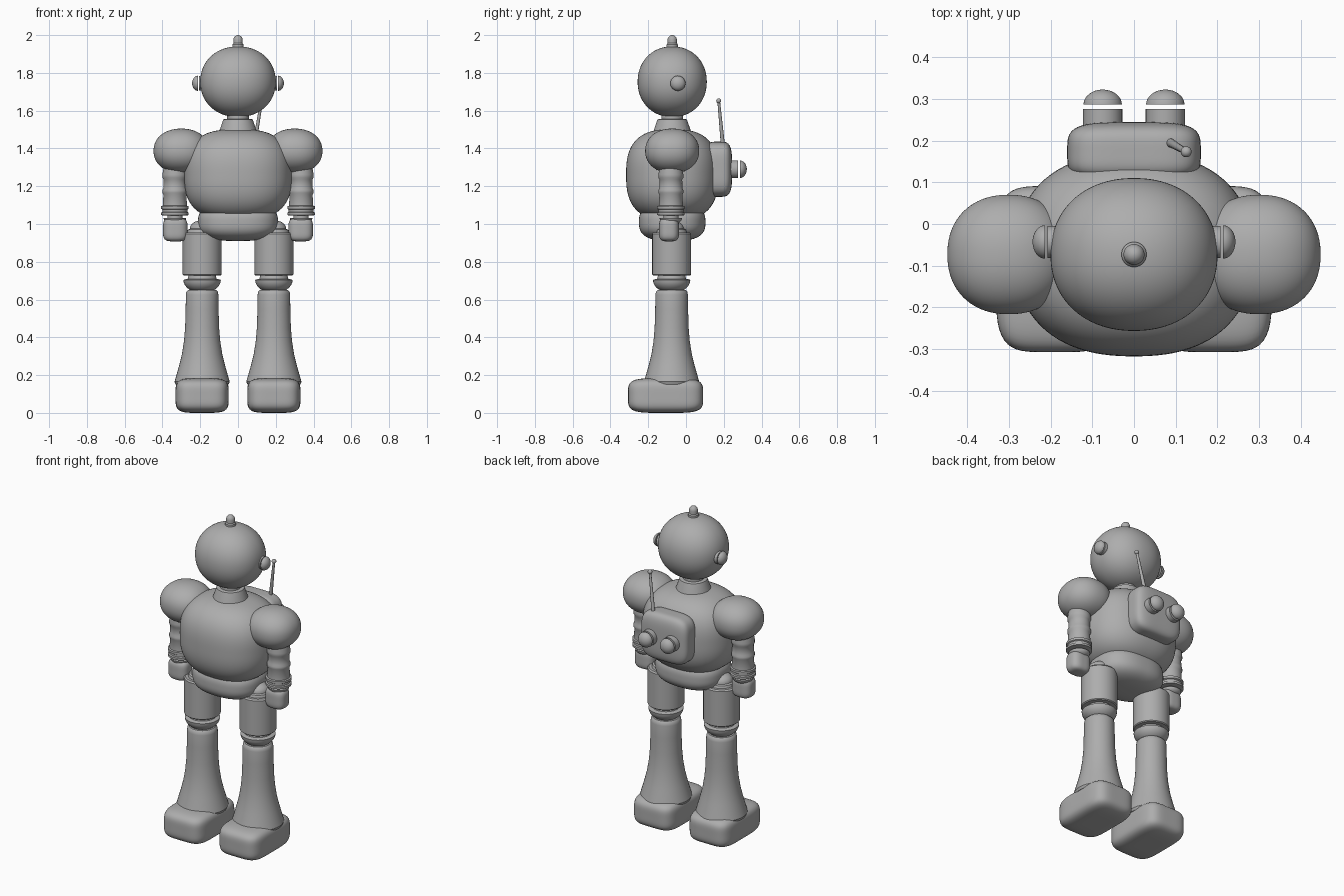
import bpy, bmesh, math
from mathutils import Matrix, Vector

if "Cube" in bpy.data.objects:
    bpy.data.objects.remove(bpy.data.objects["Cube"])

grey = bpy.data.materials.new("plain grey")
grey.diffuse_color = (0.42, 0.42, 0.42, 1)
grey.use_nodes = True
grey.node_tree.nodes["Principled BSDF"].inputs["Base Color"].default_value = grey.diffuse_color
CY = -0.073          # front-to-back centre line of the body


def finish(name, bm, angle=35):
    bmesh.ops.recalc_face_normals(bm, faces=bm.faces)
    me = bpy.data.meshes.new(name)
    bm.to_mesh(me)
    bm.free()
    me.polygons.foreach_set("use_smooth", [True] * len(me.polygons))
    me.set_sharp_from_angle(angle=math.radians(angle))
    me.materials.append(grey)
    ob = bpy.data.objects.new(name, me)
    bpy.context.collection.objects.link(ob)
    return ob


def blob(name, centre, size, plan=2.0, side=2.0):
    """Rounded block: half sizes, roundness in plan and in elevation."""
    bm = bmesh.new()
    bmesh.ops.create_cube(bm, size=2)
    bmesh.ops.subdivide_edges(bm, edges=bm.edges, cuts=23, use_grid_fill=True)
    for v in bm.verts:
        d = Vector([math.tan(c * math.pi / 4) for c in v.co])
        h = (abs(d.x) ** plan + abs(d.y) ** plan) ** (1 / plan)
        d /= (h ** side + abs(d.z) ** side) ** (1 / side)
        v.co = Vector([c + a * s for c, a, s in zip(centre, d, size)])
    return finish(name, bm, 60)


def lathe(name, profile, centre, axis=(0, 0, 1), n=40):
    """Revolve (radius, height) pairs around an axis, closing both ends."""
    bm = bmesh.new()
    turn = Vector((0, 0, 1)).rotation_difference(Vector(axis)).to_matrix()
    rings = []
    for r, h in profile:
        rings.append([bm.verts.new(turn @ Vector((
            r * math.cos(2 * math.pi * i / n), r * math.sin(2 * math.pi * i / n), h))
            + Vector(centre)) for i in range(n)])
    for a, b in zip(rings, rings[1:]):
        for i in range(n):
            bm.faces.new((a[i], a[(i + 1) % n], b[(i + 1) % n], b[i]))
    bm.faces.new(rings[0])
    bm.faces.new(rings[-1])
    return finish(name, bm)


def dome(r, base, height, steps=8):
    """Profile of a half-ellipse rising (or hanging) from base."""
    return [(max(r * math.cos(t), 0.001), base + height * math.sin(t))
            for t in [k * math.pi / 2 / steps for k in range(steps + 1)]]


# head, top knob, neck and collar
blob("head", (0, CY, 1.753), (0.2, 0.183, 0.187), 2.15, 2.1)
lathe("top_knob", [(0.03, 1.92), (0.03, 1.95), (0.025, 1.957)] + dome(0.025, 1.973, 0.027),
      (0, CY, 0))
lathe("neck", [(0.058, 1.5), (0.058, 1.6)], (0, CY, 0))
lathe("collar", [(0.105, 1.47), (0.098, 1.495), (0.078, 1.553), (0.07, 1.556)], (0, CY, 0))

# torso and pelvis
blob("torso", (0, CY, 1.26), (0.285, 0.244, 0.242), 2.35, 2.7)
blob("pelvis", (0, CY, 1.01), (0.212, 0.176, 0.1), 2.5, 2.8)

# backpack with two knobs and a leaning antenna
pack = blob("backpack", (0, 0.175, 1.29), (0.16, 0.146, 0.072), 4.2, 4.0)
pack.data.transform(Matrix.Translation((0, 0.172, 1.29)) @ Matrix.Rotation(math.pi / 2, 4, 'X')
                    @ Matrix.Translation((0, -0.175, -1.29)))
base, tip = Vector((0.085, 0.196, 1.41)), Vector((0.125, 0.173, 1.652))
rod = tip - base
lathe("antenna", [(0.011, 0), (0.007, rod.length)], base, rod.normalized(), 16)
blob("antenna_tip", tip, (0.013, 0.013, 0.013))

for s, side in ((-1, "left"), (1, "right")):
    back = (0, 1, 0)
    lathe(side + "_pack_knob_base", [(0.047, 0.22), (0.047, 0.276)], (s * 0.075, 0, 1.29), back)
    lathe(side + "_pack_knob", dome(0.046, 0.286, 0.036), (s * 0.075, 0, 1.29), back)

    # ear discs
    out = (s, 0, 0)
    lathe(side + "_ear_base", [(0.038, 0.17), (0.038, 0.207)], (0, -0.043, 1.745), out)
    lathe(side + "_ear", dome(0.04, 0.213, 0.03), (0, -0.043, 1.745), out)

    # arm: shoulder ball, sleeve with cuff rings, wrist and hand
    blob(side + "_shoulder", (s * 0.3, CY, 1.387), (0.147, 0.143, 0.118), 2.2, 2.15)
    lathe(side + "_arm", [(0.06, 1.3), (0.066, 1.262), (0.066, 1.245), (0.06, 1.235),
                          (0.061, 1.19), (0.066, 1.18), (0.066, 1.165), (0.061, 1.155),
                          (0.064, 1.097), (0.073, 1.094), (0.073, 1.08), (0.066, 1.076),
                          (0.066, 1.064), (0.073, 1.06), (0.073, 1.047), (0.06, 1.045)],
          (s * 0.334, -0.08, 0))
    lathe(side + "_wrist", [(0.04, 1.05), (0.04, 1.032)] + dome(0.06, 1.032, -0.035),
          (s * 0.334, -0.08, 0))
    blob(side + "_hand", (s * 0.332, -0.09, 0.97), (0.065, 0.053, 0.062), 2.8, 4)

    # leg: hip joint, thigh, knee bowl, flared boot and foot
    leg = (s * 0.19, -0.076, 0)
    lathe(side + "_hip", [(0.085, 0.94), (0.075, 0.97)] + dome(0.065, 0.975, 0.045), leg)
    lathe(side + "_thigh", [(0.098, 0.728), (0.103, 0.733), (0.103, 0.948), (0.096, 0.956)], leg)
    lathe(side + "_knee_top", [(0.078, 0.705), (0.07, 0.735)], leg)
    lathe(side + "_knee_bowl", [(0.08, 0.71)] + dome(0.099, 0.704, -0.07), leg)
    lathe(side + "_boot", [(0.05, 0.652), (0.075, 0.65), (0.083, 0.642), (0.086, 0.625),
                           (0.087, 0.55), (0.09, 0.45), (0.096, 0.38), (0.107, 0.31),
                           (0.122, 0.25), (0.139, 0.19), (0.146, 0.165), (0.14, 0.15)], leg)
    blob(side + "_foot", (s * 0.19, -0.108, 0.092), (0.141, 0.199, 0.092), 4.5, 4.5)
